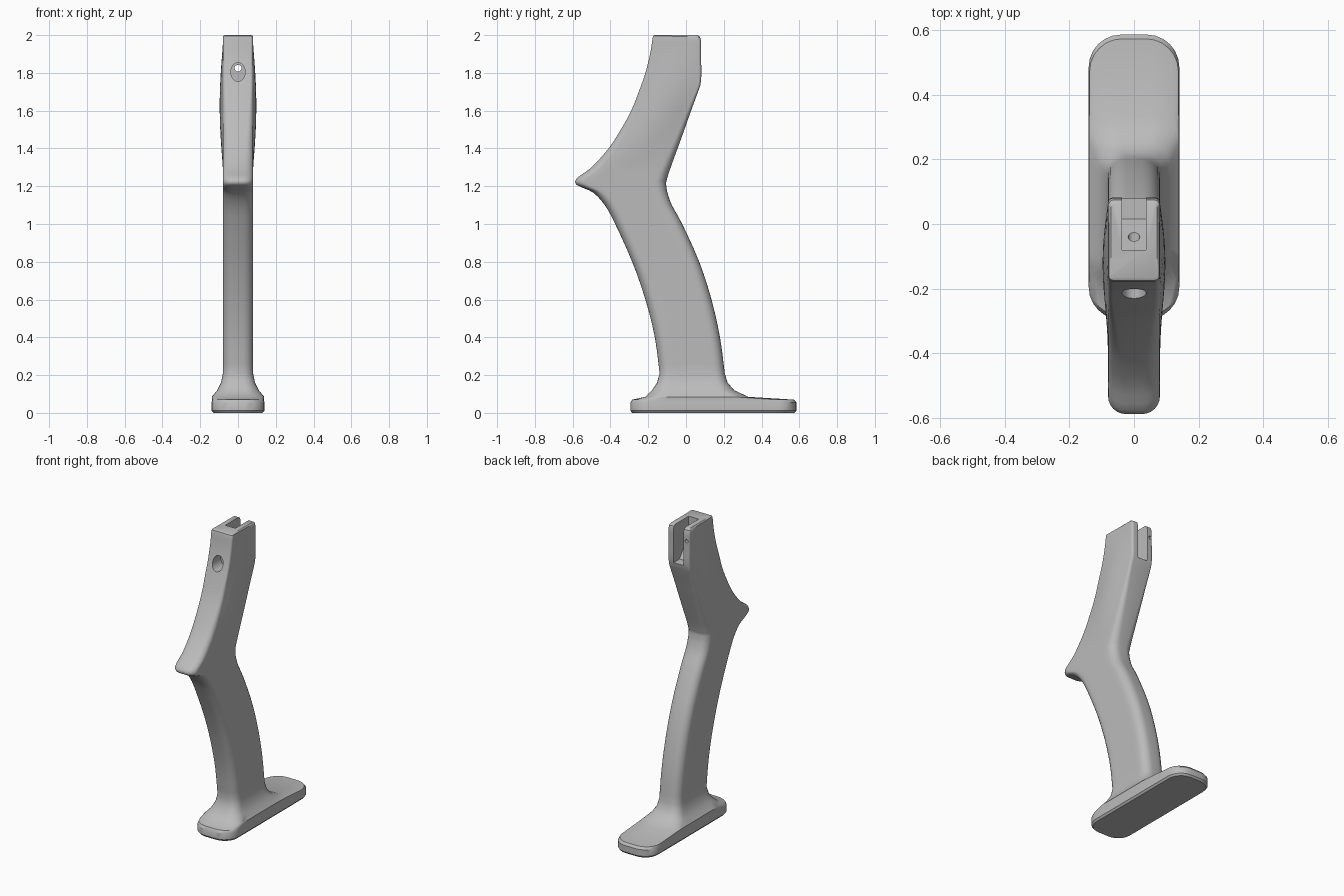
import bpy, bmesh
from math import sin, cos, pi
from mathutils import Vector

if "Cube" in bpy.data.objects:
    bpy.data.objects.remove(bpy.data.objects["Cube"])

grey = bpy.data.materials.new("plain_grey")
grey.use_nodes = True
colour = (0.5, 0.5, 0.5, 1)
grey.diffuse_color = colour
grey.node_tree.nodes["Principled BSDF"].inputs["Base Color"].default_value = colour

# Foot sections: height, front y, back y, half width, corner radius
FOOT = [(0, -.285, .575, .13, .09), (.012, -.295, .585, .14, .1),
        (.055, -.295, .585, .14, .1), (.07, -.285, .572, .137, .1),
        (.085, -.215, .33, .139, .08), (.12, -.18, .255, .11, .07),
        (.16, -.153, .22, .09, .06)]
# Column sections: height, front y, back y
COLUMN = [(.21, -.14, .205), (.4, -.165, .18), (.6, -.215, .135),
          (.8, -.285, .07), (1, -.375, -.02), (1.1, -.43, -.075)]
# Spur and neck sections: front y, front z, back y, back z
NECK = [(-.49, 1.165, -.098, 1.165), (-.555, 1.195, -.104, 1.2),
        (-.585, 1.215, -.105, 1.22), (-.575, 1.245, -.1, 1.24),
        (-.5, 1.3, -.088, 1.28), (-.41, 1.4, -.05, 1.385),
        (-.345, 1.5, -.01, 1.495), (-.29, 1.6, .027, 1.6),
        (-.25, 1.7, .06, 1.69), (-.215, 1.8, .08, 1.76),
        (-.19, 1.9, .08, 1.88), (-.177, 1.985, .08, 1.97)]


def smooth_rows(rows, steps=3):
    """Pass a smooth curve through the rows."""
    rows = [Vector(r) for r in rows]
    result = []
    for i in range(len(rows) - 1):
        p, q = rows[i], rows[i + 1]
        before, after = rows[max(i - 1, 0)], rows[min(i + 2, len(rows) - 1)]
        for k in range(steps):
            t = k / steps
            m, n = (q - before) / 2, (after - p) / 2
            result.append(p + m * t + (3 * (q - p) - 2 * m - n) * t ** 2
                          + (2 * (p - q) + m + n) * t ** 3)
    return result + [rows[-1]]


def ring(front, back, width, radius, bulge=0, arc=6, side=8):
    """Rounded rectangle from front to back, with swollen sides."""
    span = back - front
    length = span.length
    turns = [pi / 2 * k / arc for k in range(arc + 1)]
    half = [(radius * (1 - cos(a)), width - radius * (1 - sin(a))) for a in turns]
    for k in range(1, side):
        s = k / side
        half.append((radius + (length - 2 * radius) * s, width + bulge * sin(pi * s)))
    half += [(length - radius * (1 - sin(a)), width - radius * (1 - cos(a))) for a in turns]
    outline = half + [(a, -x) for a, x in reversed(half)]
    return [front + span * (a / length) + Vector((x, 0, 0)) for a, x in outline]


def point(y, z):
    return Vector((0, y, z))


def finish(name, bm):
    bmesh.ops.recalc_face_normals(bm, faces=bm.faces)
    mesh = bpy.data.meshes.new(name)
    bm.to_mesh(mesh)
    bm.free()
    obj = bpy.data.objects.new(name, mesh)
    bpy.context.collection.objects.link(obj)
    mesh.materials.append(grey)
    return obj


def loft(name, rings):
    bm = bmesh.new()
    loops = [[bm.verts.new(p) for p in r] for r in rings]
    count = len(loops[0])
    for low, high in zip(loops, loops[1:]):
        for i in range(count):
            j = (i + 1) % count
            bm.faces.new((low[i], low[j], high[j], high[i]))
    bm.faces.new(loops[0])
    bm.faces.new(loops[-1])
    return finish(name, bm)


# Foot, column, spur and neck as one continuous body
rings = [ring(point(f, z), point(b, z), w, r) for z, f, b, w, r in FOOT]
rows = [(f, z, b, z) for z, f, b in COLUMN] + NECK
for fy, fz, by, bz in smooth_rows(rows):
    height = (fz + bz) / 2
    rise = min(max((height - 1.3) / .65, 0), 1)
    radius = .055 - .04 * min(max((height - 1.22) / .5, 0), 1)
    rings.append(ring(point(fy, fz), point(by, bz), .08, radius, .017 * sin(pi * rise)))
rings.append(ring(point(-.174, 1.996), point(.074, 1.991), .078, .015))
rings.append(ring(point(-.166, 2), point(.06, 2), .071, .012))
body = loft("stand_body", rings)


# Cutters for the slot and holes
def prism(name, outline, half):
    return loft(name, [[Vector((x, y, z)) for y, z in outline] for x in (-half, half)])


def bore(name, x, z, start, end, radius, stretch=1):
    turns = [2 * pi * k / 32 for k in range(32)]
    return loft(name, [[Vector((x + radius * cos(a), y, z + stretch * radius * sin(a)))
                        for a in turns] for y in (start, end)])


cutters = [
    prism("slot_cutter", [(-.08, 2.1), (-.08, 1.88), (.015, 1.75), (.2, 1.75), (.2, 2.1)], .037),
    bore("front_recess_cutter", 0, 1.805, -.4, -.13, .038, 1.3),
    bore("through_hole_cutter", 0, 1.825, -.2, .02, .018),
    bore("ear_hole_cutter", -.06, 1.92, .04, .2, .011),
]

bpy.context.view_layer.objects.active = body
body.select_set(True)
for cutter in cutters:
    cutter.hide_render = True
    cut = body.modifiers.new(cutter.name, 'BOOLEAN')
    cut.operation = 'DIFFERENCE'
    cut.solver = 'EXACT'
    cut.object = cutter
    bpy.ops.object.modifier_apply(modifier=cut.name)
    bpy.data.objects.remove(cutter)

bpy.ops.object.shade_smooth_by_angle(angle=.6)
